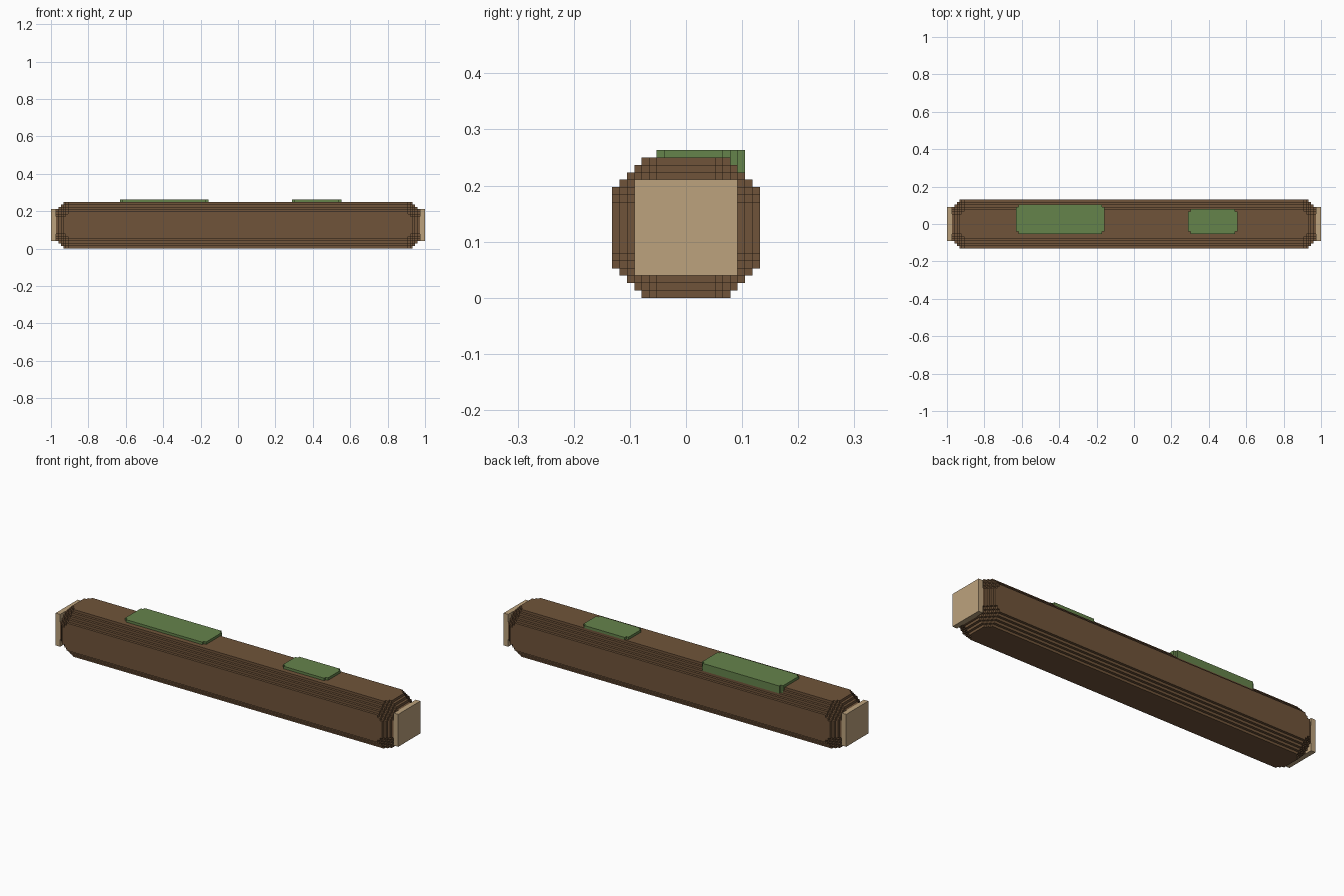
import bpy
import bmesh

if "Cube" in bpy.data.objects:
    bpy.data.objects.remove(bpy.data.objects["Cube"], do_unlink=True)

U = 2 / 152                          # size of one block
HALF_X, HALF_Y, HEIGHT = 75, 10, 19  # log size in blocks
EDGE_CUT, CORNER_CUT = 4, 10         # stepped chamfer along edges and at corners


def material(name, rgb):
    linear = [((c / 255 + 0.055) / 1.055) ** 2.4 for c in rgb] + [1]
    mat = bpy.data.materials.new(name)
    mat.use_nodes = True
    mat.diffuse_color = linear
    mat.node_tree.nodes["Principled BSDF"].inputs["Base Color"].default_value = linear
    return mat


def stepped_outline(x0, x1, y0, y1, cut):
    """Rectangle whose corners are cut by a staircase of single blocks."""
    corner = [(0, cut)]
    for i in range(cut):
        corner += [(i + 1, cut - i), (i + 1, cut - i - 1)]
    # each corner runs counter-clockwise
    low_left = [(x0 + a, y0 + b) for a, b in corner]
    low_right = [(x1 - a, y0 + b) for a, b in reversed(corner)]
    up_right = [(x1 - a, y1 - b) for a, b in corner]
    up_left = [(x0 + a, y1 - b) for a, b in reversed(corner)]
    points = []
    for p in low_left + low_right + up_right + up_left:
        if not points or p != points[-1]:
            points.append(p)
    return points


def add_prism(bm, outline, z0, z1):
    base = bm.faces.new([bm.verts.new((x * U, y * U, z0 * U)) for x, y in outline])
    moved = bmesh.ops.extrude_face_region(bm, geom=[base], use_keep_orig=True)["geom"]
    verts = [g for g in moved if isinstance(g, bmesh.types.BMVert)]
    bmesh.ops.translate(bm, verts=verts, vec=(0, 0, (z1 - z0) * U))


def finish(name, bm, mat):
    bmesh.ops.recalc_face_normals(bm, faces=bm.faces)
    mesh = bpy.data.meshes.new(name)
    bm.to_mesh(mesh)
    bm.free()
    mesh.materials.append(mat)
    obj = bpy.data.objects.new(name, mesh)
    bpy.context.collection.objects.link(obj)


def slab(name, x0, x1, y0, y1, z0, z1, cut, mat):
    bm = bmesh.new()
    add_prism(bm, stepped_outline(x0, x1, y0, y1, cut), z0, z1)
    finish(name, bm, mat)


bark = material("bark brown", (112, 84, 58))
wood = material("cut wood tan", (188, 162, 125))
moss = material("moss green", (101, 131, 75))

# Log: nested stepped prisms, wider ones lower in height
log = bmesh.new()
for k in range(CORNER_CUT - EDGE_CUT + 1):
    inset = max(0, EDGE_CUT - k)
    cut = max(EDGE_CUT, CORNER_CUT - k) - 2 * inset
    x, y = HALF_X - inset, HALF_Y - inset
    add_prism(log, stepped_outline(-x, x, -y, y, cut), k, HEIGHT - k)
finish("log_bark", log, bark)

# Sawn ends
slab("left_end", 74, 76, -7, 7, 3, 16, 0, wood)
slab("right_end", -76, -74, -7, 7, 3, 16, 0, wood)

# Moss patches, the larger one hanging over the back edge
slab("large_moss_patch", -48, -12, -4, 8, 17, 20, 1, moss)
slab("small_moss_patch", 22, 42, -4, 6, 18, 20, 1, moss)
